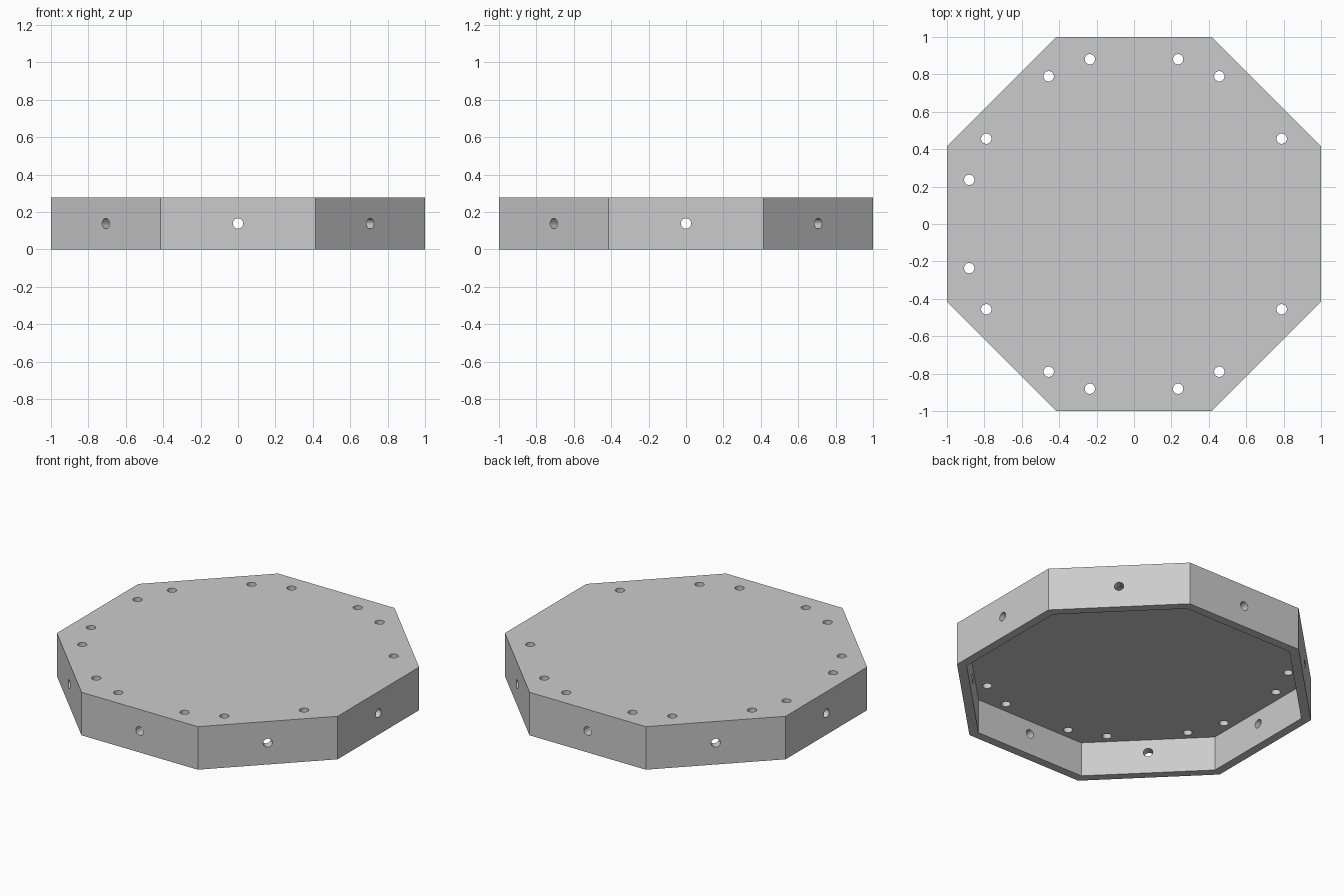
import bpy, bmesh
from math import pi, cos, radians
from mathutils import Matrix, Vector

cube = bpy.data.objects.get("Cube")
if cube:
    bpy.data.objects.remove(cube, do_unlink=True)

HEIGHT = 0.277
WALL = 0.055
HOLE_R = 0.0275
BOLT_CIRCLE = 0.912

grey = bpy.data.materials.new("light grey")
grey.use_nodes = True
grey.diffuse_color = (0.6, 0.6, 0.6, 1)
grey.node_tree.nodes["Principled BSDF"].inputs["Base Color"].default_value = (0.6, 0.6, 0.6, 1)


def make_object(name, bm):
    mesh = bpy.data.meshes.new(name)
    bm.to_mesh(mesh)
    bm.free()
    mesh.materials.append(grey)
    obj = bpy.data.objects.new(name, mesh)
    bpy.context.collection.objects.link(obj)
    return obj


def prism(bm, sides, radius, depth, matrix):
    bmesh.ops.create_cone(bm, cap_ends=True, segments=sides, radius1=radius,
                          radius2=radius, depth=depth, matrix=matrix)


def octagon(name, apothem, bottom, top):
    bm = bmesh.new()
    place = Matrix.Translation((0, 0, (bottom + top) / 2)) @ Matrix.Rotation(pi / 8, 4, 'Z')
    prism(bm, 8, apothem / cos(pi / 8), top - bottom, place)
    return make_object(name, bm)


def cut(target, cutter):
    mod = target.modifiers.new("cut", 'BOOLEAN')
    mod.operation = 'DIFFERENCE'
    mod.solver = 'EXACT'
    mod.object = cutter
    bpy.context.view_layer.objects.active = target
    bpy.ops.object.modifier_apply(modifier=mod.name)
    bpy.data.objects.remove(cutter, do_unlink=True)


# Octagonal tray lid, open underneath
lid = octagon("octagonal_lid", 1, 0, HEIGHT)
cut(lid, octagon("cavity_cutter", 1 - WALL, -0.2, HEIGHT - WALL))

# Drill one hole through each wall and a pair in the plate beside it
bm = bmesh.new()
for side in range(8):
    turn = Matrix.Rotation(side * pi / 4, 4, 'Z')
    wall = turn @ Matrix.Translation((1, 0, HEIGHT / 2)) @ Matrix.Rotation(pi / 2, 4, 'Y')
    prism(bm, 32, HOLE_R, 0.2, wall)
    # the +x edge of the plate has no pair
    if side == 0:
        continue
    for offset in (-15, 15):
        spin = Matrix.Rotation(side * pi / 4 + radians(offset), 4, 'Z')
        spot = spin @ Vector((BOLT_CIRCLE, 0, HEIGHT))
        prism(bm, 32, HOLE_R, 0.16, Matrix.Translation(spot))
cut(lid, make_object("hole_cutter", bm))

# Smooth the hole walls, keep the edges sharp
bpy.ops.object.select_all(action='DESELECT')
lid.select_set(True)
bpy.context.view_layer.objects.active = lid
bpy.ops.object.shade_smooth_by_angle(angle=radians(30))
